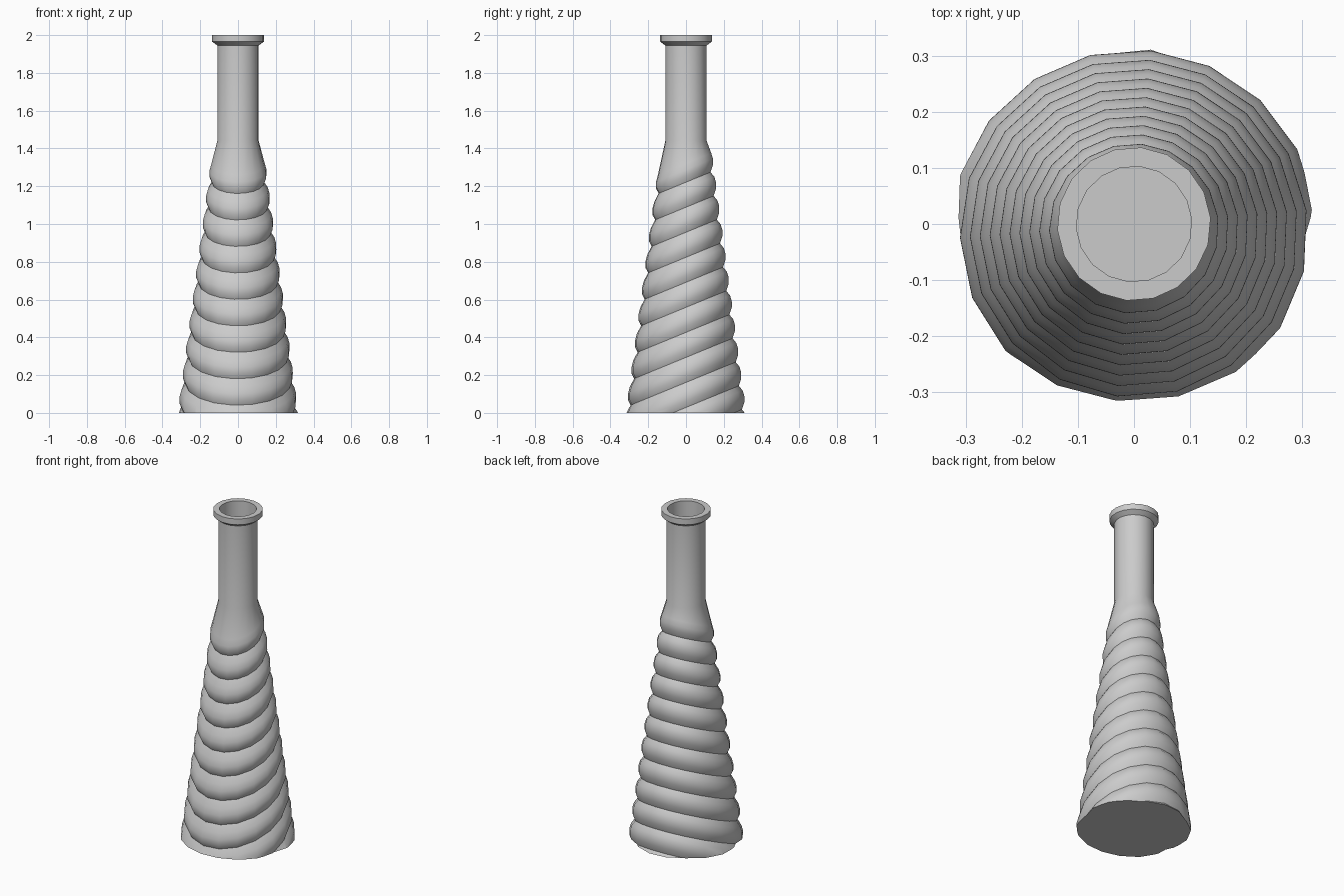
import bpy, bmesh, math

if "Cube" in bpy.data.objects:
    bpy.data.objects.remove(bpy.data.objects["Cube"])

SIDES = 18
OFFSET = math.radians(4.5)
TILT = 0.41          # rise of each rib towards the back
PITCH = 0.1325
TAPER = 0.133

bm = bmesh.new()
rows = []


def tilted_row(z0, dent):
    """Ring on a slanted plane, following the cone of the body."""
    row = []
    for i in range(SIDES):
        a = OFFSET + i * math.tau / SIDES
        r = (0.322 - TAPER * z0 + dent) / (1 + TAPER * TILT * math.sin(a))
        row.append(bm.verts.new((r * math.cos(a), r * math.sin(a),
                                 z0 + TILT * r * math.sin(a))))
    rows.append(row)


def flat_row(r, z):
    row = []
    for i in range(SIDES):
        a = OFFSET + i * math.tau / SIDES
        row.append(bm.verts.new((r * math.cos(a), r * math.sin(a), z)))
    rows.append(row)


# slanted ribs of the body
for k in range(-2, 10):
    for t, dent in ((-0.5, -0.022), (-0.25, -0.004), (0, 0), (0.25, -0.005)):
        tilted_row(0.095 + (k + t) * PITCH, dent)

# neck, rim and bore
for r, z in ((0.110, 1.44), (0.110, 1.945), (0.137, 1.965), (0.137, 2.0),
             (0.103, 2.0), (0.103, 1.5)):
    flat_row(r, z)

# skin between the rings
for lo, hi in zip(rows, rows[1:]):
    for i in range(SIDES):
        j = (i + 1) % SIDES
        bm.faces.new((lo[i], lo[j], hi[j], hi[i]))
bm.faces.new(rows[-1])

# flat foot cut at the ground
cut = bmesh.ops.bisect_plane(bm, geom=bm.verts[:] + bm.edges[:] + bm.faces[:],
                             plane_co=(0, 0, 0), plane_no=(0, 0, 1),
                             clear_inner=True)
bmesh.ops.holes_fill(bm, edges=[e for e in bm.edges if e.is_boundary], sides=0)
bmesh.ops.recalc_face_normals(bm, faces=bm.faces[:])

mesh = bpy.data.meshes.new("ribbed_bottle")
bm.to_mesh(mesh)
bm.free()
bottle = bpy.data.objects.new("ribbed_bottle", mesh)
bpy.context.collection.objects.link(bottle)
bpy.context.view_layer.objects.active = bottle
bottle.select_set(True)
bpy.ops.object.shade_smooth_by_angle(angle=math.radians(40))
